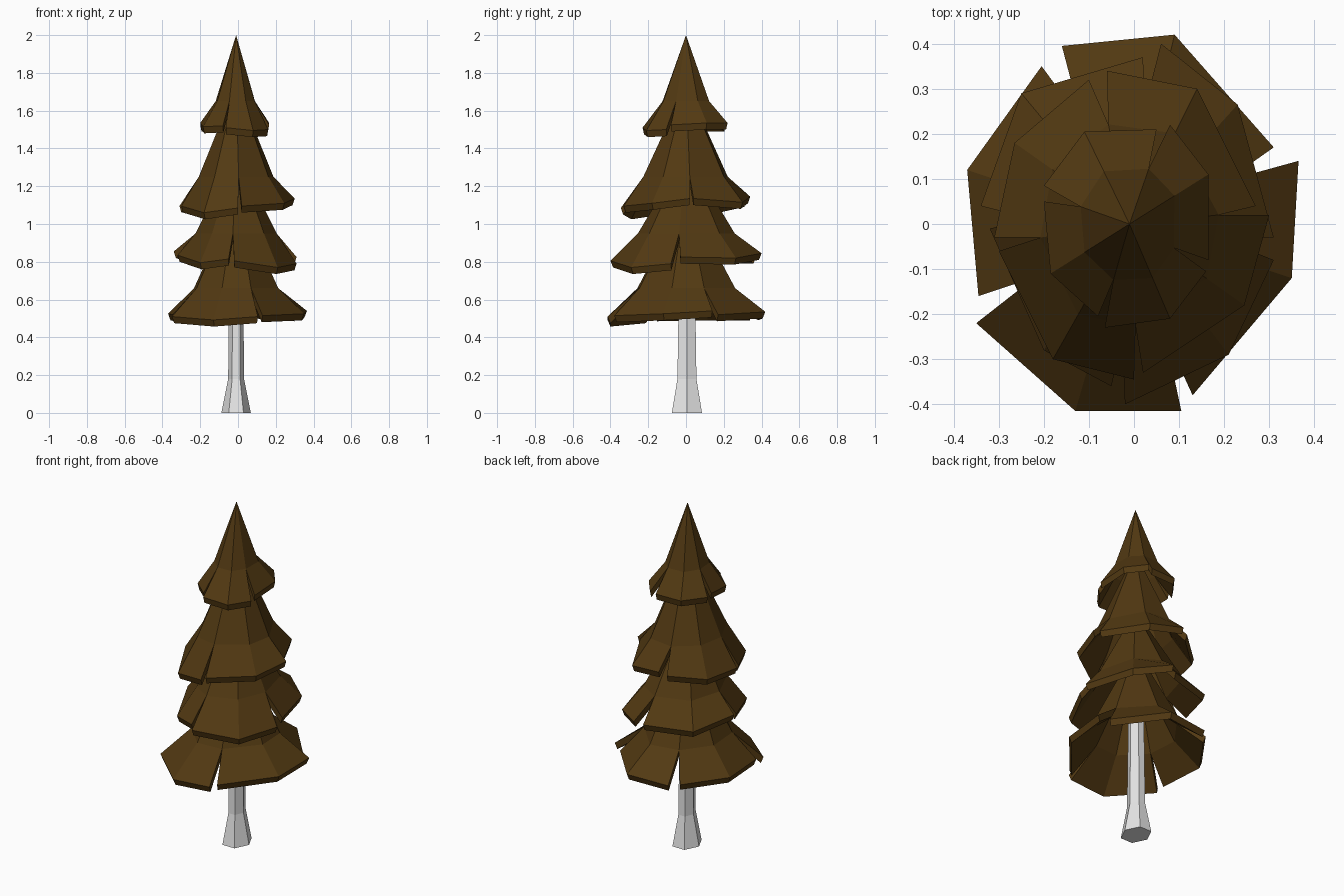
import bpy, bmesh, math
from mathutils import Vector

if "Cube" in bpy.data.objects:
    bpy.data.objects.remove(bpy.data.objects["Cube"])

CX = -0.01  # the tree leans slightly off centre


def material(name, colour):
    m = bpy.data.materials.new(name)
    m.diffuse_color = (*colour, 1)
    m.use_nodes = True
    m.node_tree.nodes["Principled BSDF"].inputs["Base Color"].default_value = m.diffuse_color
    return m


def finish(name, bm, mat):
    bmesh.ops.recalc_face_normals(bm, faces=bm.faces)
    mesh = bpy.data.meshes.new(name)
    bm.to_mesh(mesh)
    bm.free()
    mesh.materials.append(mat)
    bpy.context.collection.objects.link(bpy.data.objects.new(name, mesh))


def tier(name, apex_z, mid_z, mid_ratio, flaps):
    """Hollow skirt of flaps (3 lower rim points each), split by notches below the bend."""
    bm = bmesh.new()

    def mid_point(x, y):
        return Vector((CX + (x - CX) * mid_ratio, y * mid_ratio, mid_z))

    def pair(p, shrink, drop):
        """Outer vertex and matching inner vertex of the shell."""
        q = (CX + (p[0] - CX) * shrink, p[1] * shrink, p[2] - drop)
        return bm.verts.new(p), bm.verts.new(q)

    n = len(flaps)
    apex = pair((CX, 0, apex_z), 1, 0.09)
    bounds, centres = [], []
    for i, f in enumerate(flaps):
        a, b = flaps[i - 1][2], f[0]
        bounds.append(pair(mid_point((a[0] + b[0]) / 2, (a[1] + b[1]) / 2), 0.95, 0.035))
        centres.append(pair(mid_point(f[1][0], f[1][1]), 0.95, 0.035))
    for i, f in enumerate(flaps):
        mids = [bounds[i], centres[i], bounds[(i + 1) % n]]
        rim = [pair((x, y, z + 0.035), 0.965, 0.035) for x, y, z in f]
        for k in (0, 1):
            for s in (0, 1):  # outer and inner skins
                bm.faces.new((apex[s], mids[k][s], mids[k + 1][s]))
                bm.faces.new((mids[k][s], rim[k][s], rim[k + 1][s], mids[k + 1][s]))
            bm.faces.new((rim[k][0], rim[k][1], rim[k + 1][1], rim[k + 1][0]))
        for k in (0, 2):  # notch walls
            bm.faces.new((mids[k][0], mids[k][1], rim[k][1], rim[k][0]))
    finish(name, bm, foliage)


foliage = material("dark brown foliage", (0.085, 0.041, 0.006))
bark = material("pale grey trunk", (0.8, 0.8, 0.8))

# Foliage tiers, rim points counter-clockwise
tier("foliage_top", 2.0, 1.65, 0.57, [
    [(.165, -.08, 1.49), (.165, .11, 1.50), (.08, .22, 1.50)],
    [(.05, .21, 1.49), (-.11, .205, 1.49), (-.20, .085, 1.49)],
    [(-.20, .05, 1.50), (-.185, -.11, 1.48), (-.08, -.205, 1.485)],
    [(-.065, -.23, 1.475), (.08, -.21, 1.46), (.16, -.105, 1.465)]])
tier("foliage_upper", 1.74, 1.25, 0.67, [
    [(.27, .04, 1.10), (.14, .30, 1.08), (-.06, .34, 1.11)],
    [(-.10, .32, 1.09), (-.265, .18, 1.06), (-.31, -.03, 1.06)],
    [(-.30, -.06, 1.06), (-.18, -.30, 1.025), (.0, -.345, 1.05)],
    [(.02, -.33, 1.06), (.245, -.18, 1.075), (.30, .02, 1.10)]])
tier("foliage_lower", 1.38, 0.95, 0.67, [
    [(.31, -.03, .79), (.23, .265, .785), (.06, .40, .81)],
    [(.02, .37, .79), (-.25, .29, .79), (-.34, .04, .82)],
    [(-.32, -.01, .80), (-.20, -.28, .76), (-.05, -.36, .78)],
    [(-.02, -.40, .77), (.21, -.29, .735), (.31, -.08, .755)]])
tier("foliage_bottom", 1.15, 0.66, 0.62, [
    [(.31, .17, .485), (.09, .42, .50), (-.16, .395, .49)],
    [(-.205, .35, .49), (-.37, .12, .49), (-.345, -.16, .485)],
    [(-.35, -.22, .475), (-.13, -.415, .457), (.105, -.415, .475)],
    [(.13, -.38, .48), (.35, -.12, .49), (.365, .14, .505)]])

# Six-sided trunk with flared foot
bm = bmesh.new()
rings = []
for z, rx, ry in ((0, .078, .092), (.18, .042, .058), (.95, .036, .045)):
    rings.append([bm.verts.new((CX + rx * math.cos(i * math.pi / 3),
                                .005 + ry * math.sin(i * math.pi / 3), z)) for i in range(6)])
for lo, hi in zip(rings, rings[1:]):
    for i in range(6):
        j = (i + 1) % 6
        bm.faces.new((lo[i], lo[j], hi[j], hi[i]))
bm.faces.new(rings[0])
bm.faces.new(rings[-1])
finish("trunk", bm, bark)
